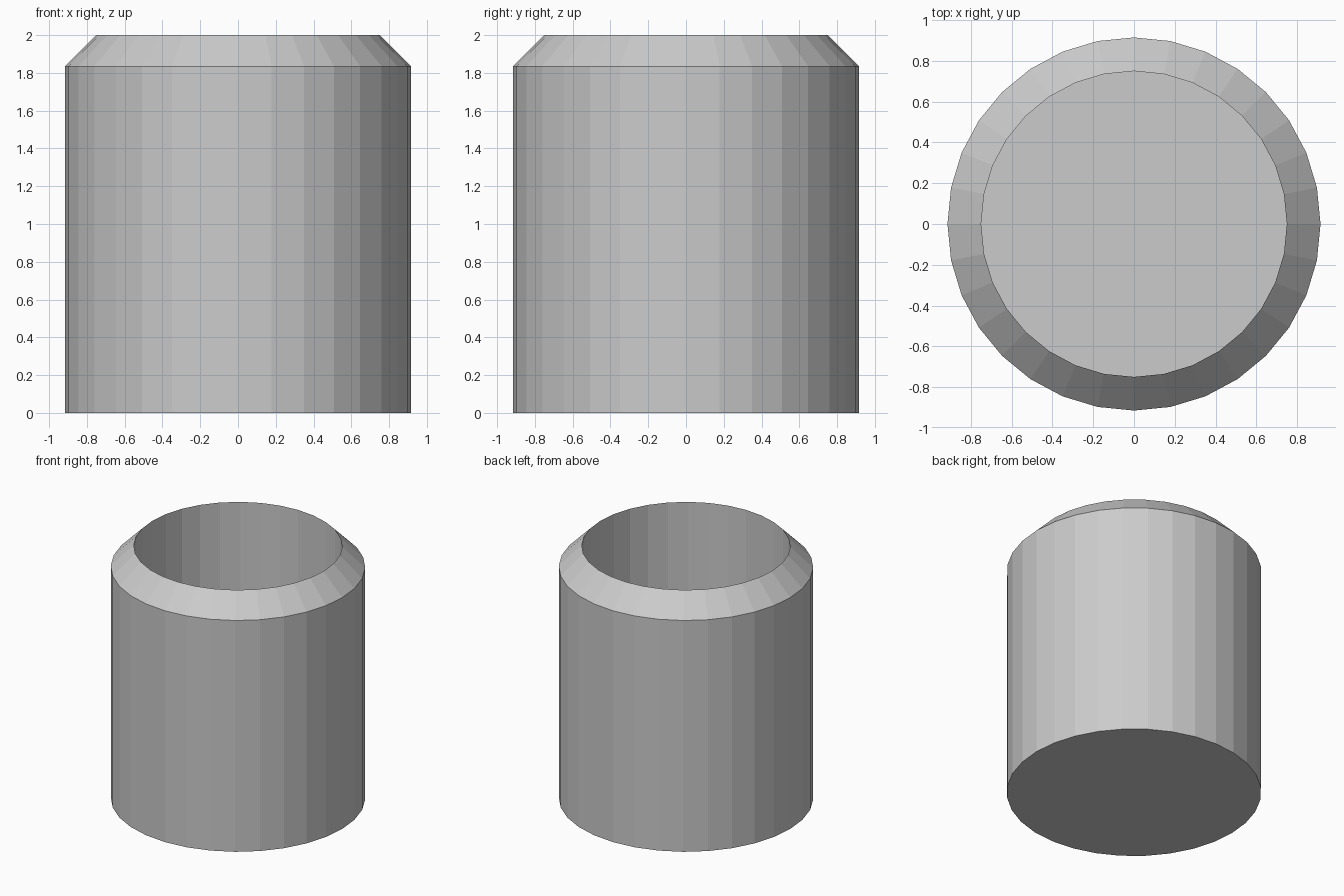
import bpy, bmesh, math

if "Cube" in bpy.data.objects:
    bpy.data.objects.remove(bpy.data.objects["Cube"])

SIDES = 32
# Profile (radius, height): outer wall, sloped rim, inner wall, floor
PROFILE = [(0.915, 0.0), (0.915, 1.835), (0.75, 2.0), (0.75, 0.165)]

bm = bmesh.new()
rings = [[bm.verts.new((r * math.cos(2 * math.pi * i / SIDES),
                        r * math.sin(2 * math.pi * i / SIDES), z))
          for i in range(SIDES)] for r, z in PROFILE]

# Walls between neighbouring rings
for low, high in zip(rings, rings[1:]):
    for i in range(SIDES):
        j = (i + 1) % SIDES
        bm.faces.new((low[i], low[j], high[j], high[i]))

# Underside and inner floor
bm.faces.new(rings[0][::-1])
bm.faces.new(rings[-1])

mesh = bpy.data.meshes.new("cup")
bm.to_mesh(mesh)
bm.free()
bpy.context.collection.objects.link(bpy.data.objects.new("cup", mesh))
